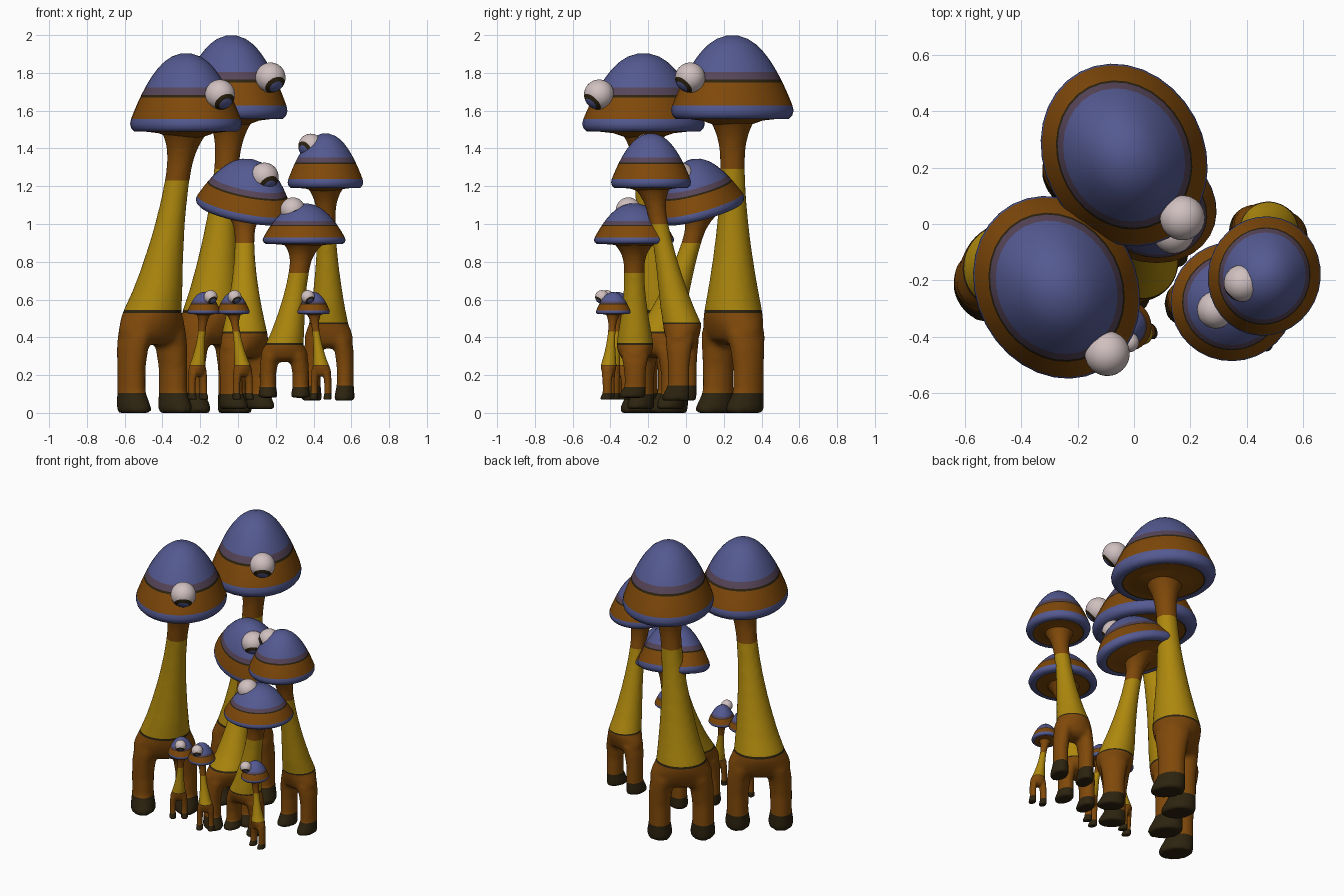
import bpy, bmesh, math
from mathutils import Vector

if "Cube" in bpy.data.objects:
    bpy.data.objects.remove(bpy.data.objects["Cube"])

def material(name, *rgb):
    m = bpy.data.materials.new(name)
    m.diffuse_color = (*rgb, 1)
    m.use_nodes = True
    m.node_tree.nodes["Principled BSDF"].inputs["Base Color"].default_value = m.diffuse_color
    return m

MATS = [material("brown", 0.215, 0.066, 0.003),
        material("yellow", 0.42, 0.245, 0.004),
        material("dusk_blue", 0.088, 0.102, 0.285),
        material("dull_purple", 0.095, 0.06, 0.1),
        material("dark_brown", 0.026, 0.017, 0.005),
        material("pale_pink_white", 0.64, 0.53, 0.53)]
BROWN, YELLOW, BLUE, PURPLE, DARK, WHITE = range(6)

def finish(name, bm):
    bmesh.ops.recalc_face_normals(bm, faces=bm.faces[:])
    for f in bm.faces:
        f.smooth = True
    me = bpy.data.meshes.new(name)
    bm.to_mesh(me)
    bm.free()
    for m in MATS:
        me.materials.append(m)
    ob = bpy.data.objects.new(name, me)
    bpy.context.collection.objects.link(ob)
    return ob

def loft(bm, rings, frame, segs=28):
    """Skin elliptical rings (centre, rx, ry, colour of the band above)."""
    turns = [math.tau * i / segs for i in range(segs)]
    loops = [[bm.verts.new(Vector(c) + frame @ Vector((rx * math.cos(a), ry * math.sin(a), 0)))
              for a in turns] for c, rx, ry, _ in rings]
    for (a, b), ring in zip(zip(loops, loops[1:]), rings):
        for i in range(segs):
            j = (i + 1) % segs
            bm.faces.new((a[i], a[j], b[j], b[i])).material_index = ring[3]
    bm.faces.new(loops[0][::-1]).material_index = rings[0][3]
    bm.faces.new(loops[-1]).material_index = rings[-1][3]

def facing_frame(degrees, up=Vector((0, 0, 1))):
    """Columns: sideways, backward, up; the angle turns from the front toward +x."""
    from mathutils import Matrix
    a = math.radians(degrees)
    back = Vector((-math.sin(a), math.cos(a), 0))
    back = (back - up * back.dot(up)).normalized()
    return Matrix((back.cross(up), back, up)).transposed()

def cap(name, centre, w, l, top, turn, up):
    # underside and rim as a short profile, dome by formula
    profile = [(0.25, -0.2, BROWN), (0.5, -0.13, BROWN), (0.77, -0.105, DARK), (0.8, -0.11, BLUE),
               (0.92, -0.11, BLUE), (0.98, -0.06, BLUE), (1.0, 0, BLUE)]
    for k in range(27):
        t = 0.07 + 0.034 * k if k < 25 else (0.95 if k == 25 else 0.995)
        colour = BROWN if t < 0.37 else DARK if t < 0.4 else PURPLE if t < 0.51 else BLUE
        profile.append(((1 - t) ** 0.46 * 1.015, t, colour))
    fr = facing_frame(turn, up)
    h = top - centre.z
    bm = bmesh.new()
    loft(bm, [(centre + fr @ Vector((0, 0, t * h)), r * w, r * l, c) for r, t, c in profile], fr, 32)
    finish(name, bm)

def torso_rings(hip, neck, zb, zp, zy, rim, s, n):
    """From the crotch to the underside of the cap, leaning from hip to neck."""
    def ring(z, rx, ry):
        f = min(1, max(0, (z - zp) / (rim - zp)))
        c = hip.lerp(neck, f ** 0.85)
        return ((c.x, c.y, z), rx, ry, 0)
    rings = [ring(zb + f * (zp - zb), w * s, d * s) for f, w, d in (
        (0.68, 0.1, 0.06), (0.74, 0.19, 0.11), (0.82, 0.198, 0.13), (0.91, 0.182, 0.146), (1, 0.158, 0.154))]
    for k in range(1, 7):       # yellow neck narrows smoothly
        f = k / 6
        r = (0.066 + 0.09 * (1 - f) ** 1.7) * (s + (n - s) * f)
        rings.append(ring(zp + f * (zy - zp), r, r))
    for k in range(1, 6):       # brown collar flares into the cap
        f = 0.19 * k
        r = (0.066 + 0.09 * f ** 3) * n
        rings.append(ring(zy + f * (rim - zy), r, r))
    return rings

def leg_rings(hip, zb, zp, s, fr, side):
    # height, sideways, forward, half width, half depth
    profile = [(0, 0.135, 0.025, 0.075, 0.108), (0.04, 0.135, 0.025, 0.081, 0.114),
               (0.21, 0.136, 0, 0.068, 0.088), (0.45, 0.136, 0, 0.069, 0.088),
               (0.65, 0.127, 0, 0.075, 0.1), (0.8, 0.108, 0, 0.08, 0.115), (0.9, 0.085, 0, 0.07, 0.11)]
    return [(Vector((hip.x, hip.y, zb + f * (zp - zb))) + fr @ Vector((side * x * s, -y * s, 0)),
             rx * s, ry * s, 0) for f, x, y, rx, ry in profile]

def body(name, hip, neck, zb, zp, zy, rim, s, n, turn):
    """Torso and two legs fused into one skin, then coloured by height along clean cuts."""
    fr = facing_frame(turn)
    bm = bmesh.new()
    loft(bm, torso_rings(hip, neck, zb, zp, zy, rim, s, n), fr)
    for side in (-1, 1):
        loft(bm, leg_rings(hip, zb, zp, s, fr, side), fr, 20)
    ob = finish(name, bm)
    fuse = ob.modifiers.new("fuse", 'REMESH')
    fuse.mode = 'VOXEL'
    fuse.voxel_size = 0.017 * s
    relax = ob.modifiers.new("relax", 'SMOOTH')
    relax.factor, relax.iterations = 0.5, 5
    fused = ob.evaluated_get(bpy.context.evaluated_depsgraph_get())
    bm = bmesh.new()
    bm.from_mesh(fused.to_mesh())
    fused.to_mesh_clear()
    ob.modifiers.clear()
    sole = zb + 0.2 * (zp - zb)
    belt = zp + 0.014 * s
    for z in (sole, zp, belt, zy):
        bmesh.ops.bisect_plane(bm, geom=bm.verts[:] + bm.edges[:] + bm.faces[:],
                               plane_co=(0, 0, z), plane_no=(0, 0, 1))
    for f in bm.faces:
        z = f.calc_center_median().z
        f.smooth = True
        f.material_index = (DARK if z < sole else BROWN if z < zp else DARK if z < belt
                            else YELLOW if z < zy else BROWN)
    bm.to_mesh(ob.data)
    bm.free()

def eye(name, centre, r, look):
    """Ball with a dark lid line and blue iris on the side it looks toward."""
    look = look.normalized()
    bm = bmesh.new()
    bmesh.ops.create_uvsphere(bm, u_segments=28, v_segments=20, radius=r)
    bmesh.ops.rotate(bm, verts=bm.verts[:], matrix=look.to_track_quat('Z', 'Y').to_matrix())
    for f in bm.faces:
        d = f.calc_center_median().normalized().dot(look)
        f.material_index = BLUE if d > 0.9 else DARK if d > 0.74 else WHITE
    bmesh.ops.translate(bm, verts=bm.verts[:], vec=centre)
    finish(name, bm)

LOOK = Vector((0.4, -0.6, -0.65))

def creature(who, hip, centre, eye_at, ground, pants, collar, top, size=1, neck=1, turn=36,
             cap_turn=28, wide=0.285, long=0.335, tilt=(0, 0), eye_r=0.08, look=LOOK):
    hip, centre = Vector(hip), Vector(centre)
    body(who + "_body", hip, centre.xy, ground, pants, collar, centre.z, size, neck, turn)
    cap(who + "_cap", centre, wide, long, top, cap_turn, Vector((*tilt, 1)).normalized())
    eye(who + "_eye", eye_at, eye_r, look)

# five grown ones
creature("tallest", (-0.14, 0.25), (-0.035, 0.245, 1.6), (0.172, 0.022, 1.775), 0, 0.53, 1.29, 2)
creature("second", (-0.455, -0.15), (-0.275, -0.225, 1.53), (-0.095, -0.46, 1.685), 0, 0.53, 1.23, 1.905)
creature("middle", (0.035, -0.15), (0.035, 0.085, 1.085), (0.14, -0.03, 1.25), 0.02, 0.42, 0.9, 1.35,
         size=0.78, neck=0.8, turn=48, cap_turn=60, wide=0.215, long=0.275, tilt=(0.15, -0.24), eye_r=0.075)
creature("right_tall", (0.48, -0.02), (0.463, -0.185, 1.22), (0.385, -0.21, 1.412), 0.065, 0.47, 1, 1.48,
         size=0.66, neck=0.75, turn=-12, cap_turn=-15, wide=0.2, long=0.213, eye_r=0.066,
         look=Vector((-0.6, -0.6, -0.35)))
creature("right_short", (0.245, -0.27), (0.35, -0.275, 0.915), (0.29, -0.305, 1.075), 0.08, 0.36, 0.74, 1.11,
         size=0.64, neck=0.82, turn=0, cap_turn=12, wide=0.22, long=0.212, eye_r=0.066)

# three small ones share their proportions
def baby(who, hip, x, y, eye_x, turn):
    creature(who, hip, (x, y, 0.535), (eye_x, y - 0.06, 0.614), 0.07, 0.25, 0.43, 0.64,
             size=0.27, neck=0.3, turn=turn, cap_turn=turn, wide=0.086, long=0.092, eye_r=0.036)

baby("baby_left", (-0.215, -0.34), -0.18, -0.36, -0.145, 33)
baby("baby_middle", (0.025, -0.39), -0.025, -0.36, -0.018, 24)
baby("baby_right", (0.44, -0.41), 0.4, -0.385, 0.37, -12)
